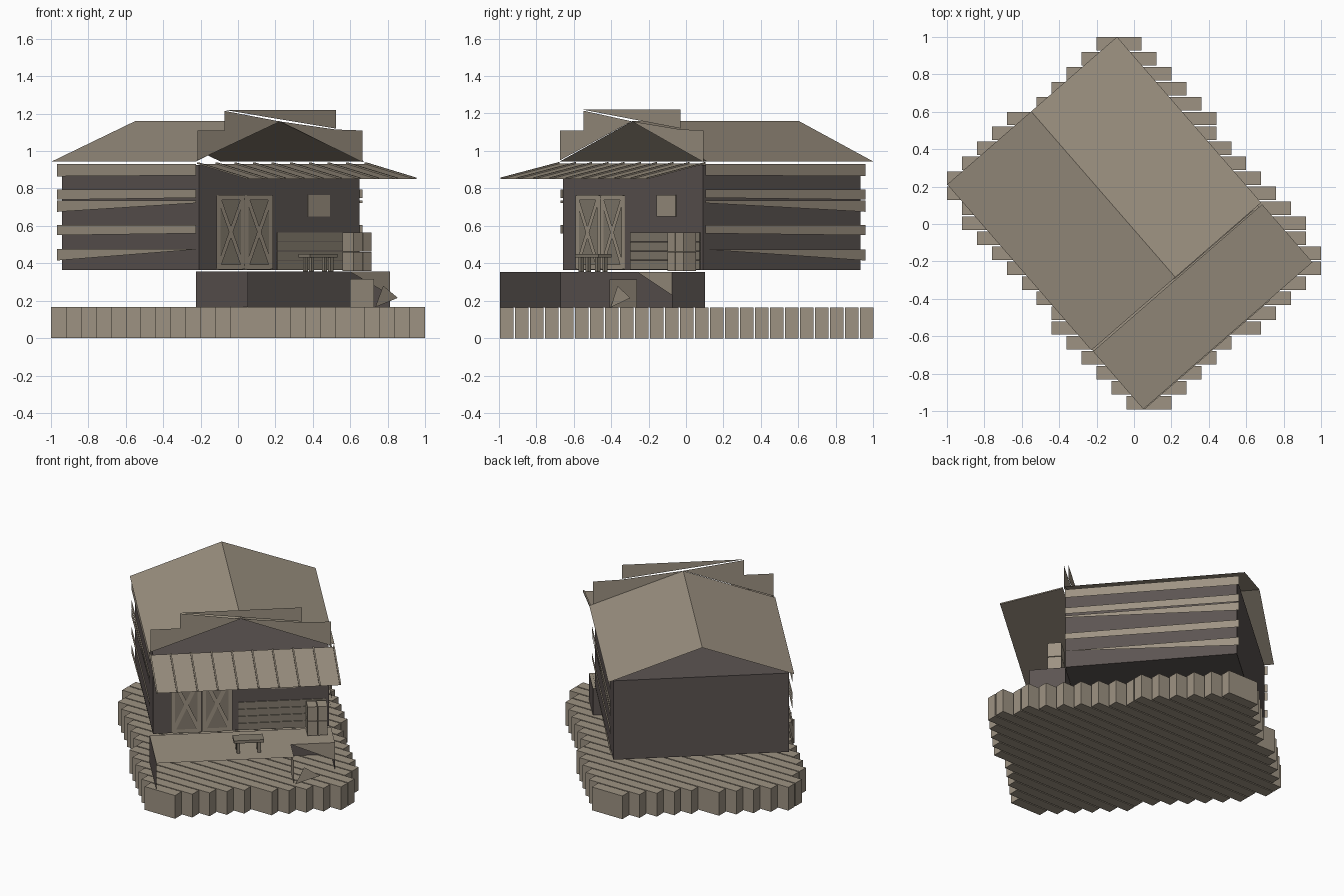
import bpy
import math
from mathutils import Matrix, Vector

cube = bpy.data.objects.get("Cube")
if cube:
    bpy.data.objects.remove(cube, do_unlink=True)

TURN = Matrix.Rotation(math.radians(41), 4, 'Z')


def material(name, rgb):
    m = bpy.data.materials.new(name)
    m.use_nodes = True
    m.diffuse_color = (*rgb, 1)
    m.node_tree.nodes["Principled BSDF"].inputs["Base Color"].default_value = (*rgb, 1)
    return m


TAN = material("weathered tan wood", (0.34, 0.29, 0.225))
DULL = material("dull brown wood", (0.23, 0.2, 0.155))
DARK = material("dark stained wood", (0.107, 0.089, 0.084))


def build(name, polys, mat, turn=True):
    """One object from a list of polygons, each a list of points."""
    verts, faces = [], []
    for poly in polys:
        faces.append(range(len(verts), len(verts) + len(poly)))
        verts += [TURN @ Vector(p) if turn else Vector(p) for p in poly]
    mesh = bpy.data.meshes.new(name)
    mesh.from_pydata(verts, [], [list(f) for f in faces])
    mesh.materials.append(mat)
    obj = bpy.data.objects.new(name, mesh)
    bpy.context.collection.objects.link(obj)
    return obj


def box(x0, x1, y0, y1, z0, z1):
    """Six outward faces of a box."""
    a, b, c, d = (x0, y0), (x1, y0), (x1, y1), (x0, y1)
    sides = [[(*p, z0), (*q, z0), (*q, z1), (*p, z1)]
             for p, q in ((a, b), (b, c), (c, d), (d, a))]
    return sides + [[(*p, z1) for p in (a, b, c, d)], [(*p, z0) for p in (d, c, b, a)]]


def front(y, points):
    """Polygon standing in a plane parallel to the front wall."""
    return [(x, y, z) for x, z in points]


def side(x, points):
    """Polygon standing in a plane parallel to the side walls."""
    return [(x, y, z) for y, z in points]


def bar(a, b, w, y):
    """Flat strip between two points on the front wall."""
    a, b = Vector(a), Vector(b)
    n = (b - a).orthogonal().normalized() * w / 2
    return front(y, [a - n, b - n, b + n, a + n])


# Base: stepped rows of thick planks, each row's start counted in cells
starts = [10, 9, 8, 7, 6, 4, 3, 2, 1, 0, 0, 1, 1,
          2, 3, 4, 5, 6, 7, 7, 8, 9, 10, 11, 12]
cell = 0.08
planks = []
for k, s in enumerate(starts):
    top = 1 - k * cell
    planks += box(s * cell - 1, 1 - starts[-1 - k] * cell, top - 0.072, top, 0, 0.165)
base = build("base_planks", planks, TAN, turn=False)

# Main walls
L, R, F, B = -0.588, 0.55, -0.358, 0.757
build("walls", box(L, R, F, B, 0.365, 0.925), DARK)

# Side boards, some tapering toward the front
boards = []
for x in (L - 0.02, R + 0.02):
    for z0, z1, tip in ((0.865, 0.93, 0.87), (0.74, 0.795, 0.75), (0.675, 0.735, 0.722),
                        (0.55, 0.605, 0.56), (0.415, 0.475, 0.474)):
        boards.append(side(x, [(0.775, z0), (F, tip), (F, z1), (0.775, z1)]))
build("side_boards", boards, TAN)

# Open gabled roof
ridge, eave_l, eave_r = (-0.02, 1.16), (-0.615, 0.943), (0.588, 0.943)
slopes = []
for eave in (eave_l, eave_r):
    slopes.append(front(-0.36, [eave, ridge]) + front(0.815, [ridge, eave]))
build("roof", slopes, TAN)

# Stepped false front with a split near the ridge
fy = -0.366
build("false_front", [
    front(fy, [(-0.605, 0.95), (ridge[0], 1.158), (-0.415, 1.215), (-0.415, 1.11), (-0.605, 1.11)]),
    front(fy, [(ridge[0], 1.158), (0.565, 0.94), (0.565, 1.11), (0.377, 1.115)]),
    front(fy, [(-0.415, 1.22), (0.377, 1.12), (0.377, 1.22)])], TAN)

# Awning and its raised seams
ay0, ay1, az0, az1 = -0.37, -0.78, 0.932, 0.85
build("awning", [[(-0.612, ay1, az1), (0.586, ay1, az1),
                  (0.586, ay0, az0), (-0.612, ay0, az0)]], TAN)
seams = []
for i in range(10):
    x = -0.612 + i * 0.132
    h = 0.008
    seam = [(x, ay1, az1 + h), (x + 0.01, ay1, az1 + h),
            (x + 0.01, ay0, az0 + h), (x, ay0, az0 + h)]
    low = [(p[0], p[1], p[2] - h) for p in seam]
    seams.append(seam)
    seams += [[low[j], low[(j + 1) % 4], seam[(j + 1) % 4], seam[j]] for j in range(4)]
build("awning_seams", seams, TAN)

# Porch, open at the front with a corner notch for the steps
pl, pr, pf, nx, ny, g, pz = -0.61, 0.565, -0.785, 0.28, -0.59, 0.165, 0.355
deck = [(pl, pf), (nx, pf), (nx, ny), (pr, ny), (pr, F), (pl, F)]
build("porch_deck", [[(x, y, pz) for x, y in deck]], TAN)
build("porch_skirt", [
    side(pl, [(F, g), (pf, g), (pf, pz), (F, pz)]),
    side(pr, [(F, g), (ny, g), (ny, pz), (F, pz)]),
    front(F, [(pl, g), (pr, g), (pr, pz), (pl, pz)])], DARK)
build("step_panels", [
    side(nx, [(ny, g), (pf, g), (pf, 0.315), (ny, 0.315)]),
    front(ny, [(nx, pz), (pr, 0.23), (pr, pz)]),
    front(pf, [(nx + 0.01, g), (0.45, 0.215), (0.346, 0.28)])], TAN)

# Double barn door with crossed bracing
dy = F - 0.006
door_z0, door_z1 = 0.368, 0.765
build("barn_doors", [front(dy, [(x0, door_z0), (x1, door_z0), (x1, door_z1), (x0, door_z1)])
                     for x0, x1 in ((-0.47, -0.277), (-0.269, -0.078))], DULL)
braces = []
for x0, x1 in ((-0.46, -0.287), (-0.259, -0.088)):
    y, w, z0, z1 = dy - 0.006, 0.026, door_z0 + 0.013, door_z1 - 0.013
    for x in (x0, x1):
        braces.append(bar((x, z0 - 0.01), (x, z1 + 0.01), w, y))
    for z in (z0, z1):
        braces.append(bar((x0, z), (x1, z), w, y - 0.001))
    braces.append(bar((x0, z0), (x1, z1), w, y - 0.002))
    braces.append(bar((x0, z1), (x1, z0), w, y - 0.003))
build("door_braces", braces, TAN)

# Window shutter and lower wall boards
build("window_shutter", box(0.18, 0.335, dy, F, 0.65, 0.765), TAN)
wainscot = []
for i in range(4):
    z = 0.367 + i * 0.05
    wainscot += box(-0.035, 0.53, dy, F, z, z + 0.047)
build("wall_boards", wainscot, DULL)

# Small table on the porch
table = box(-0.1, 0.095, -0.7, -0.61, 0.43, 0.45)
for x in (-0.08, 0.055):
    for y in (-0.69, -0.64):
        table += box(x, x + 0.02, y, y + 0.02, pz, 0.43)
build("table", table, DULL)

# Stacked crates, two by two
crates = []
for x in (0.4, 0.467):
    for z in (0.36, 0.464):
        crates += box(x, x + 0.063, -0.48, -0.39, z, z + 0.1)
build("crates", crates, TAN)
